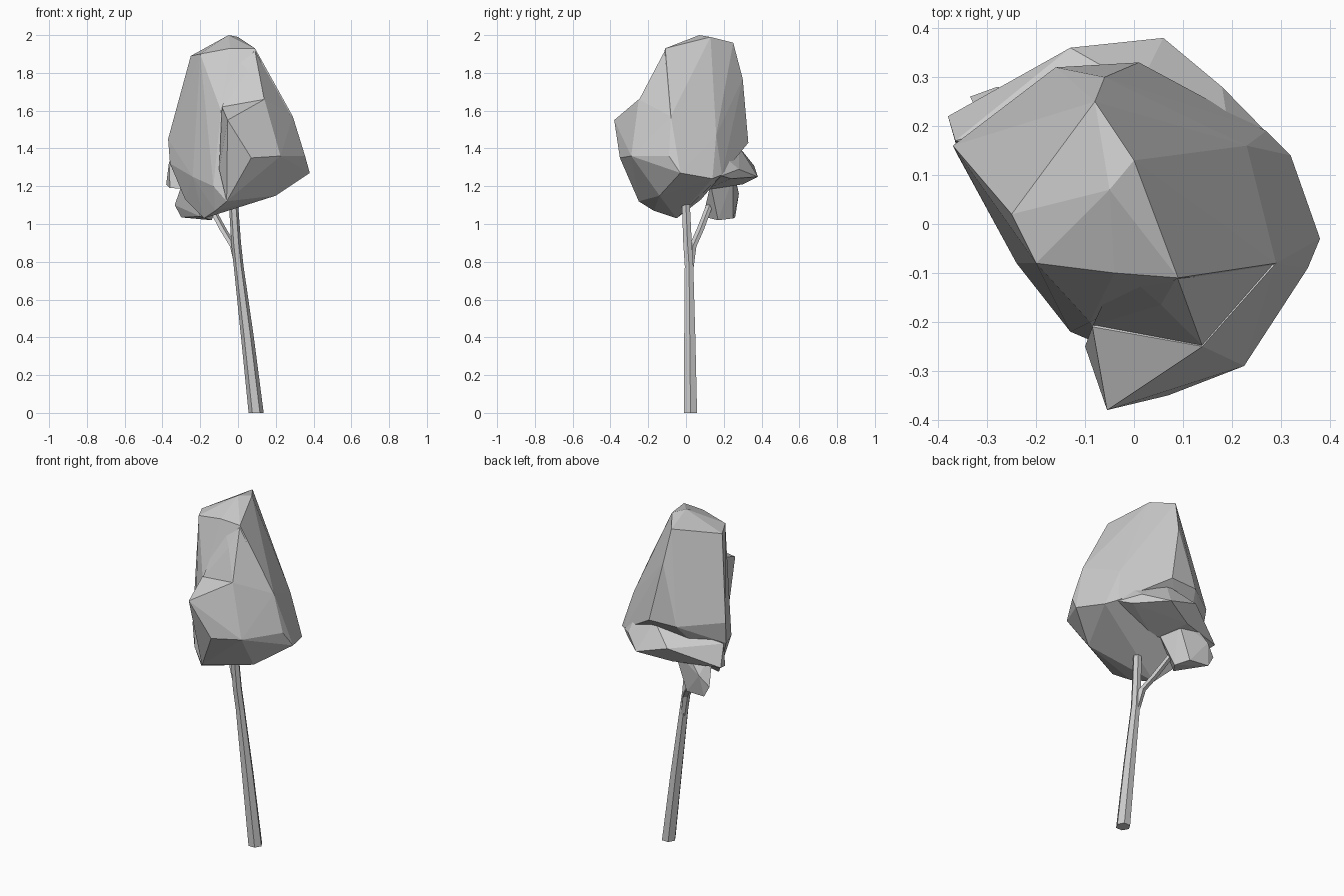
import bpy, bmesh, math


def finish(name, bm):
    bmesh.ops.recalc_face_normals(bm, faces=bm.faces)
    me = bpy.data.meshes.new(name)
    bm.to_mesh(me)
    bm.free()
    ob = bpy.data.objects.new(name, me)
    bpy.context.collection.objects.link(ob)
    return ob


def hull(name, pts):
    bm = bmesh.new()
    for p in pts:
        bm.verts.new(p)
    bmesh.ops.convex_hull(bm, input=bm.verts)
    loose = [v for v in bm.verts if not v.link_faces]
    bmesh.ops.delete(bm, geom=loose, context='VERTS')
    return finish(name, bm)


def limb(name, path, sides=6):
    # horizontal polygon rings lofted along (x, y, z, radius)
    bm = bmesh.new()
    rings = []
    for x, y, z, r in path:
        rings.append([bm.verts.new((x + r * math.cos(2 * math.pi * i / sides),
                                    y + r * math.sin(2 * math.pi * i / sides), z))
                      for i in range(sides)])
    for a, b in zip(rings, rings[1:]):
        for i in range(sides):
            j = (i + 1) % sides
            bm.faces.new((a[i], a[j], b[j], b[i]))
    bm.faces.new(rings[0][::-1])
    bm.faces.new(rings[-1])
    return finish(name, bm)


# trunk and side branch
limb("trunk", [(0.096, 0.024, 0, 0.040), (0.05, 0.02, 0.4, 0.034),
               (0.003, 0.016, 0.78, 0.026), (-0.01, 0.008, 0.9, 0.026),
               (-0.026, -0.002, 1.14, 0.024)])
limb("branch", [(0.0, 0.022, 0.76, 0.018), (-0.025, 0.035, 0.88, 0.021),
                (-0.08, 0.075, 0.97, 0.021), (-0.15, 0.125, 1.1, 0.019)], 5)

# main crown
crown = hull("foliage", [
    (-0.05, 0.07, 2.0), (0.0, 0.13, 1.99), (0.09, -0.11, 1.93), (-0.04, -0.10, 1.93),
    (-0.20, -0.08, 1.90), (-0.25, 0.02, 1.89), (-0.08, 0.25, 1.96), (-0.06, 0.30, 1.77),
    (-0.16, 0.32, 1.43), (0.01, 0.33, 1.43), (-0.37, 0.16, 1.45), (0.12, 0.19, 1.64),
    (0.18, -0.08, 1.76), (0.29, -0.08, 1.57), (0.23, 0.16, 1.47), (0.355, -0.09, 1.36),
    (0.38, -0.03, 1.27), (0.32, 0.14, 1.24), (0.27, 0.19, 1.26), (-0.36, 0.14, 1.32),
    (-0.24, -0.08, 1.25), (-0.13, -0.22, 1.20), (-0.09, -0.20, 1.60), (0.20, -0.14, 1.15),
    (-0.18, -0.05, 1.03), (-0.02, 0.03, 1.11), (-0.12, -0.17, 1.07), (-0.06, -0.25, 1.12),
    (-0.28, 0.08, 1.13)])

# bulges: front lobe, shoulder above it, back skirt, low tuft around the branch
lobes = [
    hull("front_lobe", [
        (-0.055, -0.38, 1.55), (0.14, -0.25, 1.66), (-0.085, -0.21, 1.62), (0.07, -0.35, 1.35),
        (0.225, -0.29, 1.36), (0.355, -0.09, 1.36), (0.29, -0.08, 1.57), (0.38, -0.03, 1.27),
        (0.20, -0.14, 1.15), (-0.05, -0.26, 1.17), (-0.10, -0.25, 1.29), (-0.06, -0.25, 1.12),
        (0.05, 0.0, 1.4)]),
    hull("shoulder", [
        (0.088, -0.108, 1.925), (0.055, -0.165, 1.81), (0.139, -0.248, 1.658),
        (-0.084, -0.207, 1.615), (0.178, -0.08, 1.755), (0.288, -0.08, 1.565),
        (0.05, 0.0, 1.6), (-0.03, -0.09, 1.9), (0.1, -0.15, 1.45)]),
    hull("back_skirt", [
        (0.06, 0.38, 1.25), (-0.13, 0.36, 1.31), (-0.38, 0.22, 1.21), (-0.365, 0.17, 1.33),
        (0.18, 0.28, 1.29), (0.01, 0.28, 1.41), (0.21, 0.24, 1.24), (-0.36, 0.15, 1.19),
        (-0.05, 0.1, 1.18), (-0.12, 0.30, 1.21), (0.27, 0.188, 1.255), (0.2, 0.15, 1.4)]),
    hull("low_tuft", [
        (-0.335, 0.26, 1.10), (-0.30, 0.26, 1.035), (-0.14, 0.17, 1.02), (-0.20, 0.09, 1.04),
        (-0.10, 0.25, 1.25), (-0.28, 0.28, 1.16), (-0.28, 0.15, 1.26), (-0.18, 0.25, 1.03),
        (-0.06, 0.13, 1.21), (-0.2, 0.26, 1.25)]),
]

# fuse the bulges into one foliage shell
bpy.context.view_layer.objects.active = crown
for lobe in lobes:
    mod = crown.modifiers.new("fuse", 'BOOLEAN')
    mod.operation = 'UNION'
    mod.solver = 'EXACT'
    mod.object = lobe
    bpy.ops.object.modifier_apply(modifier=mod.name)
    bpy.data.objects.remove(lobe)
